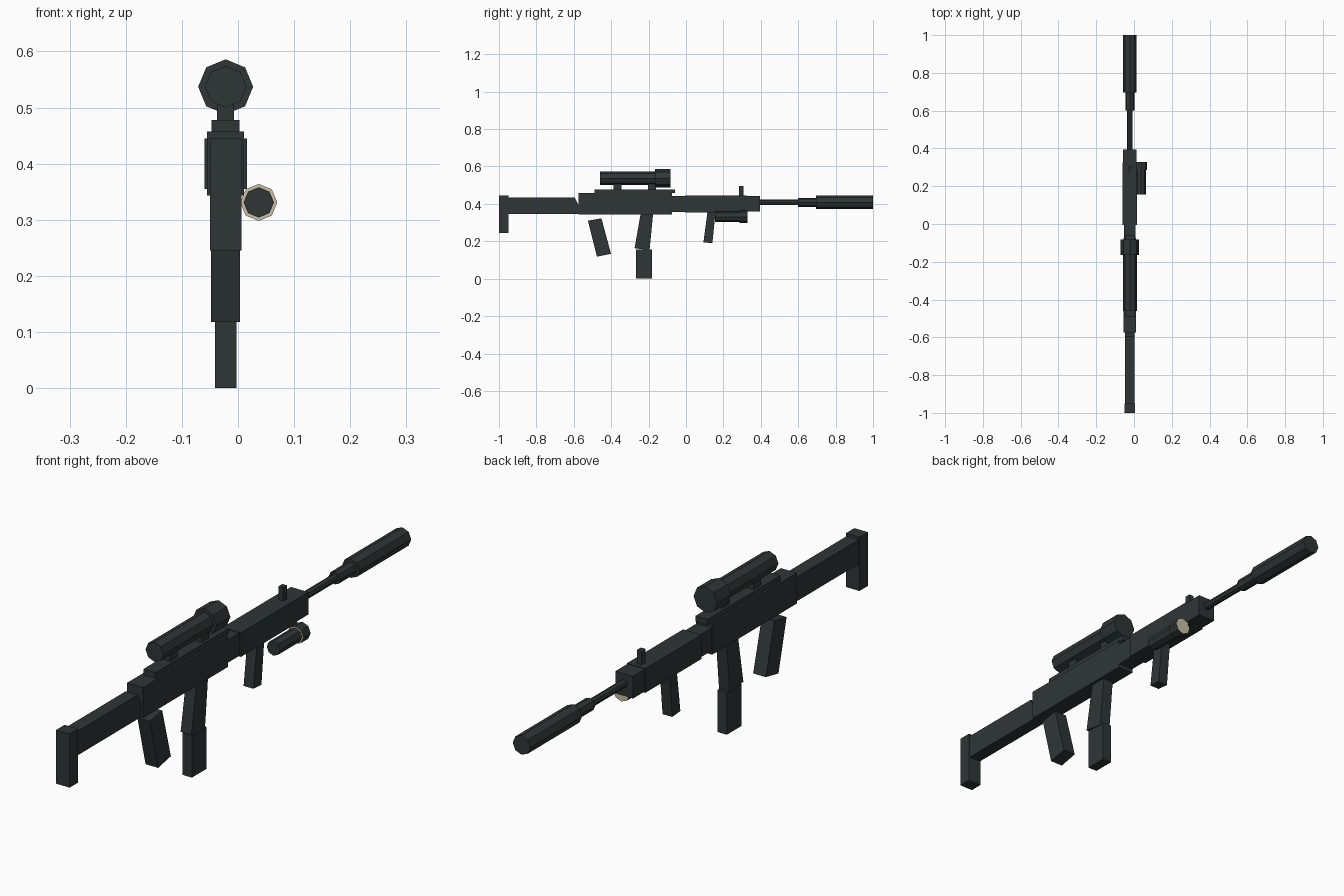
import bpy, bmesh, math
from mathutils import Matrix, Vector

if "Cube" in bpy.data.objects:
    bpy.data.objects.remove(bpy.data.objects["Cube"], do_unlink=True)

AXIS = -0.022   # x of the main centre line


def material(name, color):
    m = bpy.data.materials.new(name)
    m.use_nodes = True
    m.diffuse_color = color
    m.node_tree.nodes["Principled BSDF"].inputs["Base Color"].default_value = color
    return m


GUNMETAL = material("dark gunmetal", (0.027, 0.037, 0.036, 1))
CREAM = material("cream", (0.60, 0.52, 0.38, 1))


def finish(name, bm, mats=(GUNMETAL,)):
    bmesh.ops.recalc_face_normals(bm, faces=bm.faces)
    mesh = bpy.data.meshes.new(name)
    bm.to_mesh(mesh)
    bm.free()
    for m in mats:
        mesh.materials.append(m)
    obj = bpy.data.objects.new(name, mesh)
    bpy.context.collection.objects.link(obj)
    return obj


def slab(name, half, profile):
    """Side profile of (y, z) points extruded across the width."""
    bm = bmesh.new()
    face = bm.faces.new([bm.verts.new((AXIS - half, y, z)) for y, z in profile])
    out = bmesh.ops.extrude_face_region(bm, geom=[face])
    moved = [v for v in out["geom"] if isinstance(v, bmesh.types.BMVert)]
    bmesh.ops.translate(bm, verts=moved, vec=(2 * half, 0, 0))
    return finish(name, bm)


def box(name, half, y0, y1, z0, z1):
    return slab(name, half, [(y0, z0), (y1, z0), (y1, z1), (y0, z1)])


def tube(name, r, y0, y1, z, x=AXIS, cream_caps=False):
    """Eight-sided cylinder lying along y."""
    bm = bmesh.new()
    place = Matrix.Translation((x, (y0 + y1) / 2, z)) @ Matrix.Rotation(math.pi / 2, 4, "X")
    bmesh.ops.create_cone(bm, cap_ends=True, segments=8, radius1=r, radius2=r,
                          depth=y1 - y0, matrix=place)
    if cream_caps:
        bm.normal_update()
        for f in bm.faces:
            f.material_index = int(abs(f.normal.y) > 0.9)
    return finish(name, bm, (GUNMETAL, CREAM) if cream_caps else (GUNMETAL,))


# Stock
box("butt_plate", 0.028, -1.0, -0.95, 0.245, 0.445)
slab("stock", 0.025, [(-0.95, 0.345), (-0.57, 0.345), (-0.57, 0.385),
                      (-0.595, 0.435), (-0.95, 0.435)])

# Body
box("receiver", 0.033, -0.575, -0.075, 0.343, 0.457)
box("connector", 0.031, -0.075, -0.005, 0.357, 0.442)
box("handguard", 0.038, -0.005, 0.325, 0.355, 0.445)
box("handguard_end", 0.036, 0.325, 0.395, 0.36, 0.443)
box("front_sight", 0.01, 0.283, 0.307, 0.445, 0.495)

# Barrel and suppressor
tube("barrel", 0.0145, 0.395, 0.6, 0.408)
tube("barrel_collar", 0.024, 0.6, 0.695, 0.408)
tube("suppressor", 0.036, 0.695, 1.0, 0.408)

# Scope on its rail
box("scope_rail", 0.025, -0.49, -0.06, 0.457, 0.478)
for place, y in (("rear", -0.367), ("front", -0.182)):
    box(place + "_scope_mount", 0.015, y - 0.021, y + 0.021, 0.478, 0.52)
tube("scope_tube", 0.037, -0.46, -0.165, 0.537)
tube("scope_bell", 0.049, -0.165, -0.083, 0.537)

# Grips and magazine
slab("pistol_grip", 0.026, [(-0.524, 0.31), (-0.476, 0.118), (-0.401, 0.133), (-0.452, 0.323)])
slab("magazine_upper", 0.022, [(-0.243, 0.345), (-0.275, 0.163), (-0.195, 0.152), (-0.176, 0.345)])
box("magazine_lower", 0.019, -0.267, -0.182, 0.0, 0.157)
slab("foregrip", 0.02, [(0.115, 0.358), (0.093, 0.194), (0.141, 0.19), (0.158, 0.358)])

# Side lamp
tube("lamp_body", 0.027, 0.155, 0.29, 0.331, x=0.037)
tube("lamp_head", 0.033, 0.285, 0.328, 0.331, x=0.037, cream_caps=True)
